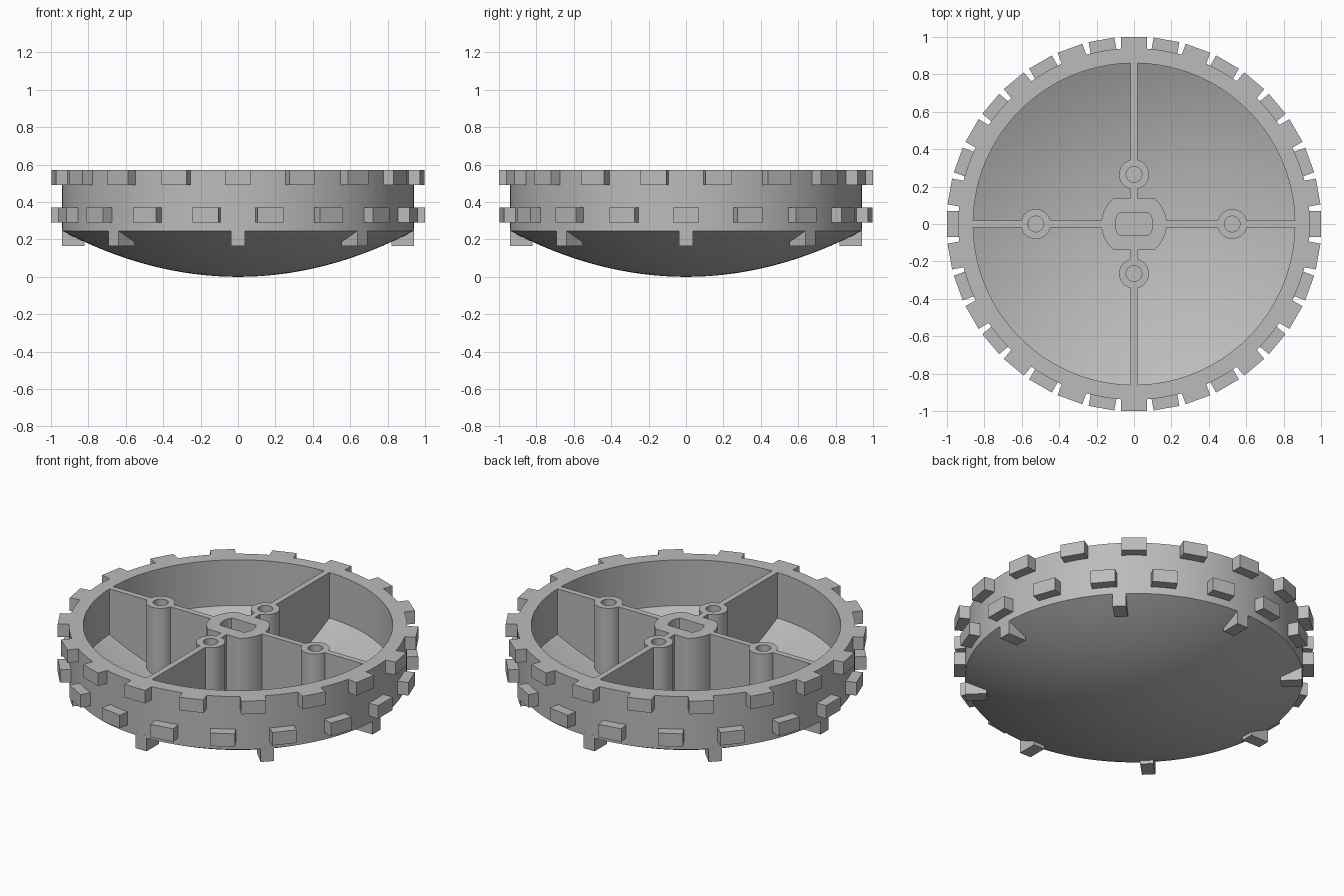
import bpy, bmesh, math
from mathutils import Matrix

cube = bpy.data.objects.get("Cube")
if cube:
    bpy.data.objects.remove(cube, do_unlink=True)

GREY = (0.5, 0.5, 0.5, 1)
grey = bpy.data.materials.new("plain grey")
grey.use_nodes = True
grey.diffuse_color = GREY
grey.node_tree.nodes["Principled BSDF"].inputs["Base Color"].default_value = GREY

TOP, RIM_BASE, OUTER, INNER = 0.57, 0.245, 0.94, 0.86


def dome_z(r):
    return RIM_BASE * (r / OUTER) ** 2


def floor_z(r):
    return 0.08 + 0.21 * (r / INNER) ** 2


def finish(name, bm, smooth=False):
    bmesh.ops.remove_doubles(bm, verts=bm.verts, dist=1e-5)
    bmesh.ops.recalc_face_normals(bm, faces=bm.faces)
    mesh = bpy.data.meshes.new(name)
    bm.to_mesh(mesh)
    bm.free()
    mesh.materials.append(grey)
    obj = bpy.data.objects.new(name, mesh)
    bpy.context.collection.objects.link(obj)
    if smooth:
        bpy.ops.object.select_all(action='DESELECT')
        obj.select_set(True)
        bpy.context.view_layer.objects.active = obj
        bpy.ops.object.shade_smooth_by_angle(angle=math.radians(30))
    return obj


def blocks(name, count, start, r0, r1, width, z0, z1):
    """Ring of radial blocks."""
    bm = bmesh.new()
    for i in range(count):
        turn = Matrix.Rotation(start + i * math.tau / count, 4, 'Z')
        move = Matrix.Translation(((r0 + r1) / 2, 0, (z0 + z1) / 2))
        size = Matrix.Diagonal((r1 - r0, width, z1 - z0, 1))
        bmesh.ops.create_cube(bm, size=1, matrix=turn @ move @ size)
    finish(name, bm)


def socket(name, x, y, r_out, r_in, flat_out=9, flat_in=9, n=64):
    """Upright post with a blind hole; flats trim the circles in y."""
    bm = bmesh.new()
    base = floor_z(math.hypot(x, y))

    def loop(r, flat, z):
        pts = [(r * math.cos(a), r * math.sin(a)) for a in
               (math.tau * i / n for i in range(n))]
        return [bm.verts.new((x + px, y + max(-flat, min(flat, py)), z))
                for px, py in pts]

    loops = [loop(r_out, flat_out, base - 0.03), loop(r_out, flat_out, TOP),
             loop(r_in, flat_in, TOP), loop(r_in, flat_in, base + 0.01)]
    for a, b in zip(loops, loops[1:]):
        for i in range(n):
            j = (i + 1) % n
            bm.faces.new((a[i], a[j], b[j], b[i]))
    bm.faces.new(loops[0])
    bm.faces.new(loops[-1])
    finish(name, bm, True)


def rib(name, angle, s0, s1, half=0.018):
    """Thin radial web standing on the curved floor."""
    bm = bmesh.new()
    outline = [(s0, TOP), (s1, TOP), (s1, floor_z(s1) - 0.03), (s0, floor_z(s0) - 0.03)]
    face = bm.faces.new([bm.verts.new((s, -half, z)) for s, z in outline])
    new = bmesh.ops.extrude_face_region(bm, geom=[face])["geom"]
    bmesh.ops.translate(bm, vec=(0, 2 * half, 0),
                        verts=[v for v in new if isinstance(v, bmesh.types.BMVert)])
    bmesh.ops.rotate(bm, verts=bm.verts, matrix=Matrix.Rotation(angle, 3, 'Z'))
    finish(name, bm)


# Rim wall with domed disc, turned from one profile
steps = 16
profile = [(OUTER * i / steps, dome_z(OUTER * i / steps)) for i in range(steps + 1)]
profile += [(OUTER, TOP), (INNER, TOP)]
profile += [(INNER * i / steps, floor_z(INNER * i / steps)) for i in range(steps, -1, -1)]
bm = bmesh.new()
verts = [bm.verts.new((r, 0, z)) for r, z in profile]
edges = [bm.edges.new(pair) for pair in zip(verts, verts[1:])]
bmesh.ops.spin(bm, geom=verts + edges, cent=(0, 0, 0), axis=(0, 0, 1),
               angle=math.tau, steps=144)
finish("rim_and_dome", bm, True)

# Staggered tread blocks and the lugs under the rim
blocks("upper_treads", 18, math.radians(-90), 0.93, 1.0, 0.14, 0.49, TOP)
blocks("lower_treads", 18, math.radians(-80), 0.93, 1.0, 0.14, 0.29, 0.37)
blocks("under_lugs", 8, 0, 0.82, OUTER, 0.075, 0.165, 0.26)

# Centre hub with a flat-sided axle slot
socket("hub", 0, 0, 0.175, 0.1, 0.138, 0.058)

# Four arms: each has a screw post with a rib on both sides
for i, arm in enumerate(("left", "back", "right", "front")):
    angle = i * math.pi / 2
    reach, hub_edge = (0.525, 0.165) if i % 2 == 0 else (0.265, 0.13)
    socket(arm + "_post", reach * math.cos(angle), reach * math.sin(angle), 0.08, 0.042)
    rib(arm + "_inner_rib", angle, hub_edge, reach - 0.07)
    rib(arm + "_outer_rib", angle, reach + 0.07, INNER + 0.01)
